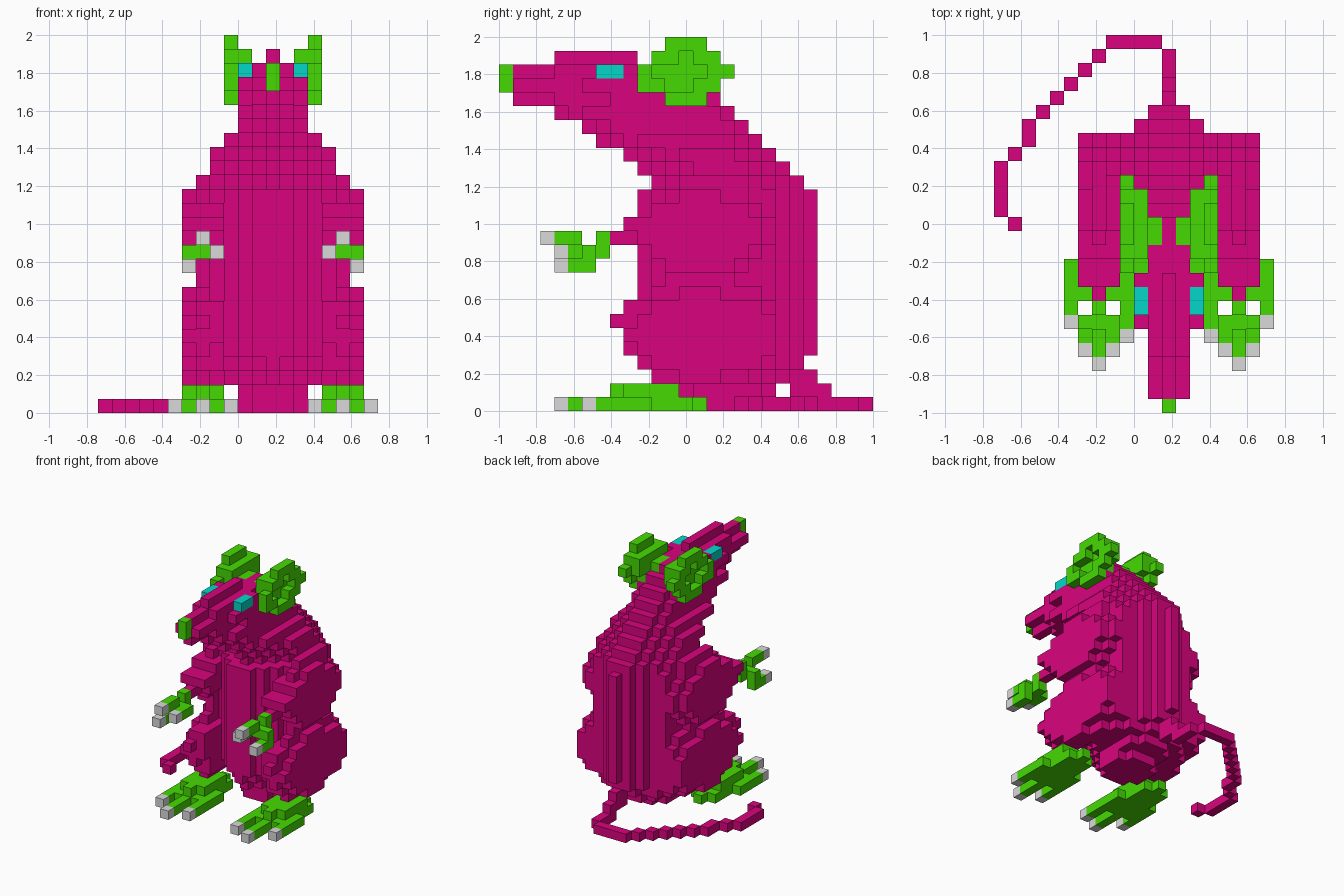
import bpy, bmesh
from mathutils import Vector

if "Cube" in bpy.data.objects:
    bpy.data.objects.remove(bpy.data.objects["Cube"])

U = 2 / 27          # edge of one block
MID = 12            # column of the mirror plane
ORIGIN = Vector((-10 * U, -1, 0))


def material(name, rgb):
    m = bpy.data.materials.new(name)
    m.use_nodes = True
    m.diffuse_color = (*rgb, 1)
    m.node_tree.nodes["Principled BSDF"].inputs["Base Color"].default_value = (*rgb, 1)
    return m


FUR = material("magenta fur", (0.7, 0.001, 0.21))
SKIN = material("green skin", (0.06, 0.7, 0.001))
EYE = material("teal eye", (0.001, 0.68, 0.58))
CLAW = material("grey claw", (0.7, 0.7, 0.7))

parts = {}          # name -> material
owner = {}          # cell -> part name


def fill(name, mat, ds, js, ks, mirror=True):
    """Fill a box of blocks, ds counted outwards from the mirror plane."""
    parts.setdefault(name, mat)
    for d in ds:
        for j in js:
            for k in ks:
                for s in ((1, -1) if mirror else (1,)):
                    owner.setdefault((MID + s * d, j, k), name)


def span(a, b):
    return range(a, b + 1)


def disc(name, mat, d, j0, k0, rj, rk, power):
    """Flat rounded plate of blocks facing sideways, cut by the slope of the back."""
    for k in span(int(k0 - rk), int(k0 + rk) + 1):
        for j in span(int(j0 - rj), int(j0 + rj) + 1):
            round_part = abs((j - j0) / rj) ** power + abs((k - k0) / rk) ** power <= 1
            if round_part and j + k + d <= 37:
                fill(name, mat, [d], [j], [k])


# nose, eyes
fill("nose", SKIN, [0], [0], span(23, 24))
fill("eyes", EYE, [2], span(7, 8), [24])

# ears: hollow outer rim, inner bowl and a stem
for k, js in ((22, span(12, 14)), (23, (10, 11, 14, 15)), (24, (10, 15, 16)),
              (25, (11, 12, 14, 15)), (26, span(12, 14))):
    fill("ears", SKIN, [3], js, [k])
fill("ears", SKIN, [2], span(10, 14), [23])
fill("ears", SKIN, [2], span(11, 15), [24])
fill("ears", SKIN, [2], span(11, 15), [25])
fill("ears", SKIN, [1], span(12, 13), [24])

# head: rounded snout, wider skull, brow ridge
fill("head", FUR, [0], span(1, 13), span(22, 24))
fill("head", FUR, [0], span(4, 9), [25])
fill("head", FUR, [1], span(1, 14), [23])
fill("head", FUR, [1], span(4, 12), [24])
fill("head", FUR, [1], span(4, 14), [22])
fill("head", FUR, [2], span(6, 13), [23])
fill("head", FUR, [2], span(8, 14), [22])
fill("head", FUR, [2], [9], [24])
fill("head", FUR, [0], [14], span(22, 23))
fill("head", FUR, span(0, 1), [15], [22])

# neck and torso, one layer at a time
front = {21: 4, 20: 6, 19: 7, 18: 9, 17: 10, 16: 11, 2: 11, 1: 13, 0: 13}
width = {21: 2, 20: 2, 19: 3, 18: 4, 17: 4, 16: 5, 1: 2, 0: 2}
floor_back = {3: 21, 2: 20, 1: 19, 0: 17}
for k in span(0, 21):
    for d in span(0, width.get(k, 4)):
        tapered = k > 15 or k in (2, 3)
        near = front.get(k, 10) + (d if tapered else max(d // 2, d - 1))
        far = min(max(19, 22 - d), 37 - k - max(0, d - 1), floor_back.get(k, 22) - d // 2)
        fill("torso", FUR, [d], span(near, far), [k])

# shoulders, arms and haunches
disc("shoulders", FUR, 5, 14.5, 12.5, 4.7, 3.7, 2)
disc("shoulders", FUR, 6, 14, 12.4, 4.6, 2.9, 1.7)
fill("arms", FUR, span(4, 6), span(9, 13), [13])
fill("arms", FUR, span(4, 5), span(10, 12), [12])
fill("arms", FUR, span(4, 5), span(11, 13), [14])
fill("arms", FUR, [5], span(8, 12), [12])
disc("haunches", FUR, 5, 14.3, 5.2, 5.6, 4.2, 2)
disc("haunches", FUR, 6, 14.2, 5, 5.4, 3.3, 1.7)
fill("haunches", FUR, span(4, 5), span(9, 13), span(5, 7))
fill("haunches", FUR, span(4, 5), span(10, 13), span(3, 4))
fill("haunches", FUR, [5], [8], [6])

# hands with three fingers each
fill("hands", SKIN, [5], [7], span(11, 12))
fill("hands", SKIN, span(4, 6), [6], [11])
fill("hands", SKIN, [5], span(4, 5), [12])
fill("hands", SKIN, [4], [5], [11])
fill("hands", SKIN, [6], span(5, 6), [10])
for d, j, k in ((5, 3, 12), (4, 4, 11), (6, 4, 10)):
    fill("finger_claws", CLAW, [d], [j], [k])

# feet with a raised instep and three toes each
fill("feet", SKIN, [5], span(8, 12), [1])
fill("feet", SKIN, [4, 6], span(9, 12), [1])
fill("feet", SKIN, [5], span(8, 14), [0])
fill("feet", SKIN, [4, 6], span(8, 13), [0])
for d, claw in ((7, 6), (5, 4), (3, 5)):
    fill("feet", SKIN, [d], span(claw + 1, 10), [0])
    fill("toe_claws", CLAW, [d], [claw], [0])

# tail: drops from the spine and curls round to one side
fill("tail", FUR, [0], span(21, 22), [2])
fill("tail", FUR, [0], span(21, 23), [1])
fill("tail", FUR, [0], span(23, 25), [0])
fill("tail", FUR, span(-4, -1), [26], [0], False)
for step in range(5):
    fill("tail", FUR, [-5 - step], [25 - step], [0], False)
fill("tail", FUR, [-10], span(19, 20), [0], False)
fill("tail", FUR, [-11], [18], [0], False)
fill("tail", FUR, [-12], span(14, 17), [0], False)
fill("tail", FUR, [-11], [13], [0], False)

# turn each part's blocks into a skin of outer faces
AXES = [Vector(a) for a in ((1, 0, 0), (0, 1, 0), (0, 0, 1))]


def build(name, mat):
    bm = bmesh.new()
    corners = {}

    def vert(p):
        key = tuple(round(c) for c in p)
        if key not in corners:
            corners[key] = bm.verts.new(ORIGIN + Vector(key) * U)
        return corners[key]

    for cell in [c for c, n in owner.items() if n == name]:
        base = Vector(cell)
        for a in range(3):
            u, v = AXES[(a + 1) % 3], AXES[(a + 2) % 3]
            for s in (0, 1):
                out = base + AXES[a] * (2 * s - 1)
                if tuple(int(c) for c in out) in owner:
                    continue
                o = base + AXES[a] * s
                loop = [o, o + u, o + u + v, o + v]
                bm.faces.new([vert(p) for p in (loop if s else loop[::-1])])
    mesh = bpy.data.meshes.new(name)
    bm.to_mesh(mesh)
    bm.free()
    mesh.materials.append(mat)
    bpy.context.collection.objects.link(bpy.data.objects.new(name, mesh))


for part, mat in parts.items():
    build(part, mat)
